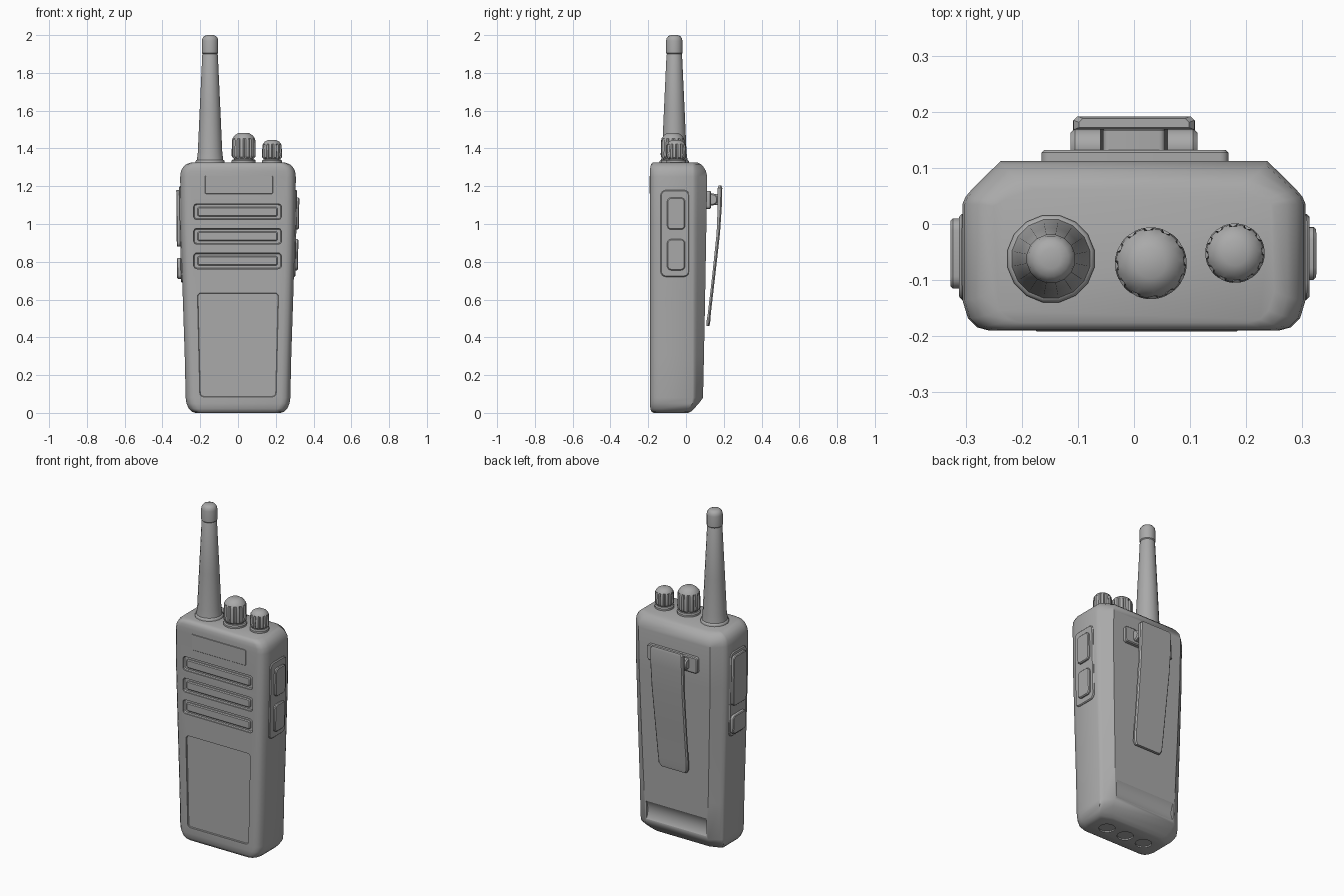
import bpy, bmesh
from math import sin, cos, pi, radians

if "Cube" in bpy.data.objects:
    bpy.data.objects.remove(bpy.data.objects["Cube"])


def material(name, v):
    m = bpy.data.materials.new(name)
    m.diffuse_color = (v, v, v, 1)
    m.use_nodes = True
    m.node_tree.nodes["Principled BSDF"].inputs["Base Color"].default_value = m.diffuse_color
    return m


GREY = material("dark_grey_plastic", 0.40)


def smooth(ob, angle=35):
    bpy.ops.object.select_all(action='DESELECT')
    ob.select_set(True)
    bpy.context.view_layer.objects.active = ob
    bpy.ops.object.shade_smooth_by_angle(angle=radians(angle))


def loft(name, rings, angle=35):
    """Skin a stack of equal-length point rings and cap both ends."""
    bm = bmesh.new()
    vs = [[bm.verts.new(p) for p in ring] for ring in rings]
    n = len(vs[0])
    for a, b in zip(vs, vs[1:]):
        for i in range(n):
            j = (i + 1) % n
            bm.faces.new((a[i], a[j], b[j], b[i]))
    bm.faces.new(vs[0][::-1])
    bm.faces.new(vs[-1])
    bmesh.ops.recalc_face_normals(bm, faces=bm.faces)
    me = bpy.data.meshes.new(name)
    bm.to_mesh(me)
    bm.free()
    me.materials.append(GREY)
    ob = bpy.data.objects.new(name, me)
    bpy.context.collection.objects.link(ob)
    smooth(ob, angle)
    return ob


def lathe(name, x, y, profile, n=24, flute=0.0, fluted=()):
    """Turned part from (radius, z); listed profile rows get grip grooves."""
    rings = []
    for k, (r, z) in enumerate(profile):
        ring = []
        for i in range(n):
            rr = r - (flute if k in fluted and i % 4 == 0 else 0)
            a = 2 * pi * (i + 0.5) / n
            ring.append((x + rr * cos(a), y + rr * sin(a), z))
        rings.append(ring)
    return loft(name, rings)


def rounded_rect(u0, u1, v0, v1, r, taper=0, seg=4):
    pts = []
    for cu, cv, a0 in ((u1 - r, v1 - r, 0), (u0 + r, v1 - r, 90),
                       (u0 + r, v0 + r, 180), (u1 - r, v0 + r, 270)):
        for i in range(seg + 1):
            a = radians(a0 + 90 * i / seg)
            u, v = cu + r * cos(a), cv + r * sin(a)
            mid = (u0 + u1) / 2
            u = mid + (u - mid) * (1 - taper * (v1 - v) / (v1 - v0))
            pts.append((u, v))
    return pts


def slab(name, u0, u1, v0, v1, d0, d1, axis='y', r=0.02, taper=0, ch=0.005, lean=0):
    """Rounded plate from depth d0 to d1 with a chamfered end at d1."""
    s = 1 if d1 > d0 else -1
    rings = []
    for d, c in ((d0, 0), (d1 - s * ch, 0), (d1, ch)):
        pts = rounded_rect(u0 + c, u1 - c, v0 + c, v1 - c, max(r - c, 0.002), taper)
        if axis == 'y':
            rings.append([(u, d, v) for u, v in pts])
        else:
            rings.append([(d + lean * (v - v1), u, v) for u, v in pts])
    return loft(name, rings)


def x_rod(name, stations, y, z, n):
    """Round bar along x from (x, radius) stations."""
    return loft(name, [[(x, y + r * cos(2 * pi * i / n), z + r * sin(2 * pi * i / n))
                        for i in range(n)] for x, r in stations])


# Main body: rounded front corners, chamfered back, tapering to the foot
def outline(z, hw, yf, yb):
    ys = min(0.035, yb - 0.03)
    d = yb - ys
    half = [(hw - .048, yf), (hw - .026, yf + .006), (hw - .010, yf + .022),
            (hw, yf + .055), (hw, ys), (hw - .006, ys + .18 * d),
            (hw - .018, ys + .36 * d), (hw - .068, yb)]
    return [(x, y, z) for x, y in half] + [(-x, y, z) for x, y in half[::-1]]


body = loft("radio_body", [outline(*s) for s in (
    (0.0, .225, -.172, .012), (.006, .243, -.182, .025), (.022, .260, -.189, .042),
    (.05, .273, -.19, .068), (.08, .277, -.19, .09), (.3, .282, -.19, .095),
    (.6, .292, -.19, .101), (1.0, .304, -.19, .108), (1.25, .306, -.19, .112),
    (1.28, .302, -.19, .106), (1.302, .290, -.189, .093),
    (1.317, .273, -.185, .078), (1.325, .25, -.176, .062))])

# Recesses: front panel, speaker slots, battery latch scoop, charging contacts
SLOTS = (1.065, .935, .805)
cutters = [slab("cut_panel", -.215, .215, .085, .635, -.25, -.182, r=.02, taper=.06, ch=.003)]
for z in SLOTS:
    cutters.append(slab("cut_slot", -.235, .23, z - .042, z + .042, -.25, -.176, r=.018))
cutters.append(x_rod("cut_latch", ((-.2, .11), (.2, .11)), .187, .15, 64))
for x in (-.13, 0, .13):
    cutters.append(lathe("cut_contact", x, -.075, ((.045, -.05), (.045, .008)), 24))
for c in cutters:
    c.hide_render = True
    m = body.modifiers.new("cut", 'BOOLEAN')
    m.operation, m.solver, m.object = 'DIFFERENCE', 'EXACT', c
    bpy.ops.object.select_all(action='DESELECT')
    body.select_set(True)
    bpy.context.view_layer.objects.active = body
    bpy.ops.object.modifier_apply(modifier=m.name)
for c in cutters:
    bpy.data.objects.remove(c, do_unlink=True)
smooth(body)

# Speaker bars and raised name plate
for i, z in enumerate(SLOTS):
    slab(f"speaker_bar_{i + 1}", -.215, .21, z - .025, z + .025, -.17, -.187, r=.012)
slab("front_plate", -.175, .185, 1.16, 1.255, -.18, -.192, r=.006, ch=.002)

# Side buttons, right then left
slab("right_button_frame", -.135, .018, .72, 1.18, .27, .313, 'x', .03, lean=.02)
slab("right_upper_button", -.1, -.005, .97, 1.14, .28, .325, 'x', .022, lean=.02)
slab("right_lower_button", -.1, -.005, .755, .92, .28, .320, 'x', .022, lean=.02)
slab("left_button_frame", -.135, .018, .69, 1.2, -.27, -.312, 'x', .03, lean=-.02)
slab("talk_button", -.115, .01, .88, 1.18, -.28, -.327, 'x', .022, ch=.004, lean=-.01)
slab("left_lower_button", -.115, .01, .71, .82, -.28, -.324, 'x', .02, ch=.004, lean=-.02)

# Antenna with collar and rounded tip
lathe("antenna", -.148, -.062, (
    (.079, 1.31), (.079, 1.332), (.075, 1.338), (.071, 1.34), (.066, 1.38), (.056, 1.6),
    (.042, 1.895), (.040, 1.9), (.044, 1.905), (.044, 1.97), (.041, 1.984),
    (.032, 1.995), (.018, 2.0)), 16)


# Control knobs with grooved grips and conical tops
def knob(name, x, y, r, z0, z1):
    lathe(name + "_collar", x, y, ((r, 1.31), (r, 1.336), (r - .006, 1.342), (r - .012, 1.342),
                                   (r - .012, z0 + .01)))
    h = z1 - z0
    lathe(name, x, y, (
        (r - .009, z0), (r - .001, z0 + .008), (r, z0 + .02), (r - .002, z0 + .7 * h),
        (r - .005, z0 + .78 * h), (r * .74, z0 + .9 * h), (r * .42, z1)),
        48, .007, (1, 2, 3))


knob("volume_knob", .03, -.07, .064, 1.348, 1.483)
knob("channel_knob", .18, -.052, .053, 1.345, 1.445)

# Belt clip: mount plate, hinge and sprung blade
slab("clip_mount", -.165, .168, 1.08, 1.175, .09, .132, r=.015)
slab("clip_hinge_block", -.055, .055, 1.1, 1.16, .12, .172, r=.01)
for side, s in (("left", -1), ("right", 1)):
    x_rod("clip_hinge_" + side, ((s * .06, .033), (s * .105, .033), (s * .113, .026)),
          .137, 1.13, 12)

blade = []
for z, y, w, t in ((1.203, .172, .098, .016), (1.19, .168, .108, .024), (1.1, .168, .109, .022),
                   (.95, .162, .107, .018), (.72, .138, .103, .016), (.53, .116, .1, .016),
                   (.48, .108, .097, .02), (.46, .108, .085, .016)):
    c = .007
    blade.append([(-w, y, z), (w, y, z), (w, y + t - c, z), (w - c, y + t, z),
                  (-w + c, y + t, z), (-w, y + t - c, z)])
loft("belt_clip", blade)
